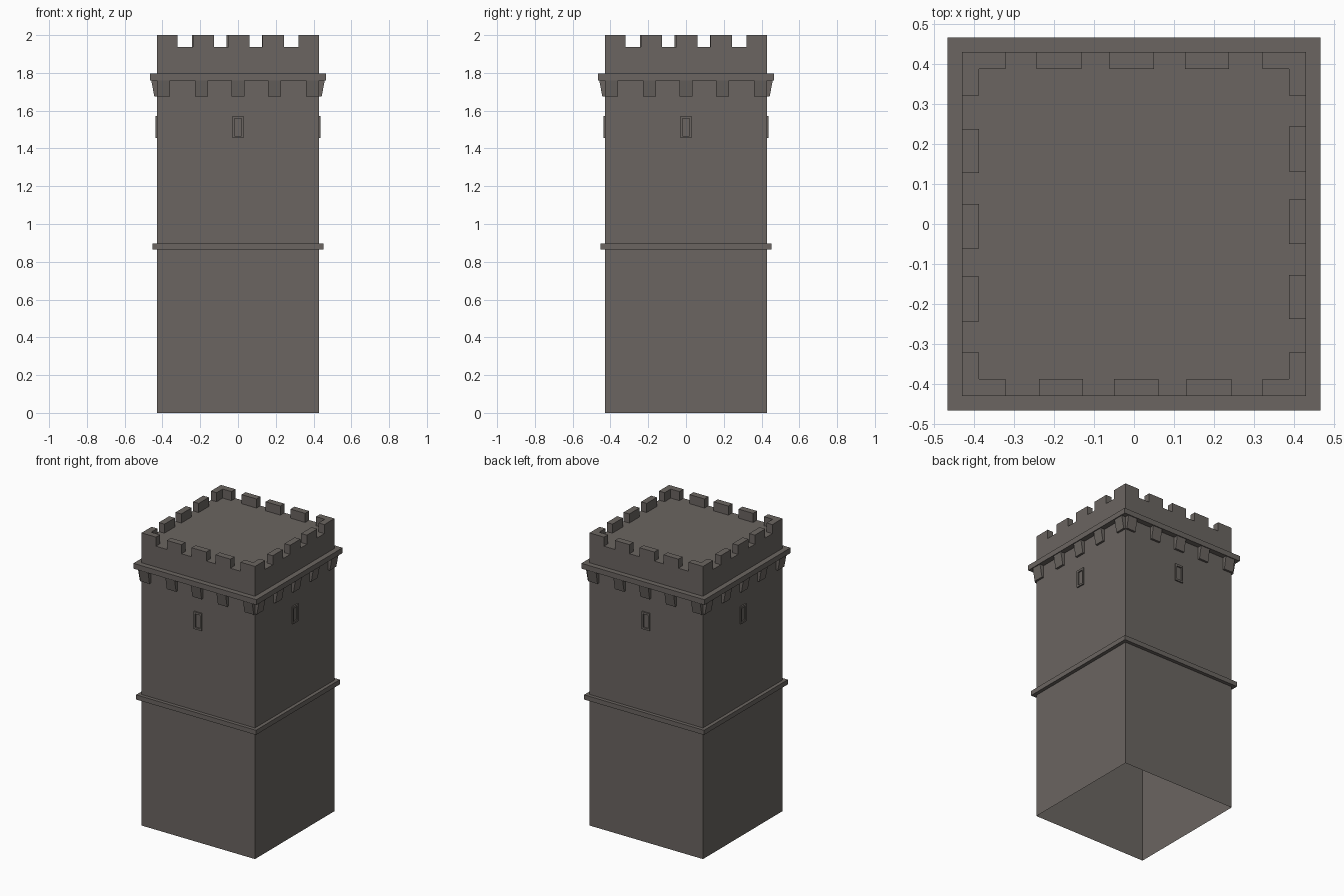
import bpy, bmesh, math
from mathutils import Matrix

if "Cube" in bpy.data.objects:
    bpy.data.objects.remove(bpy.data.objects["Cube"])

stone = bpy.data.materials.new("grey_brown_stone")
stone.diffuse_color = (0.145, 0.130, 0.119, 1)
stone.use_nodes = True
stone.node_tree.nodes["Principled BSDF"].inputs["Base Color"].default_value = stone.diffuse_color

R = 0.429            # half width of the tower
ROOF = 1.938         # roof level, foot of the battlements


def finish(bm, name):
    me = bpy.data.meshes.new(name)
    bm.to_mesh(me)
    bm.free()
    me.materials.append(stone)
    ob = bpy.data.objects.new(name, me)
    bpy.context.collection.objects.link(ob)
    return ob


def square_loft(name, profile, cap=False):
    """Square rings of (half width, height), skinned from bottom to top."""
    bm = bmesh.new()
    rings = [[bm.verts.new((sx * h, sy * h, z))
              for sx, sy in ((-1, -1), (1, -1), (1, 1), (-1, 1))] for h, z in profile]
    for a, b in zip(rings, rings[1:]):
        for i in range(4):
            j = (i + 1) % 4
            bm.faces.new((a[i], a[j], b[j], b[i]))
    if cap:
        bm.faces.new(rings[-1])
    return finish(bm, name)


def solid(bm, low, high):
    """Closed solid between two matching outlines."""
    a = [bm.verts.new(p) for p in low]
    b = [bm.verts.new(p) for p in high]
    n = len(a)
    faces = [bm.faces.new(a[::-1]), bm.faces.new(b)]
    for i in range(n):
        j = (i + 1) % n
        faces.append(bm.faces.new((a[i], a[j], b[j], b[i])))
    bmesh.ops.recalc_face_normals(bm, faces=faces)


def block(bm, x0, x1, y0, y1, z0, z1, y0_low=None):
    yl = y0 if y0_low is None else y0_low
    solid(bm, [(x0, yl, z0), (x1, yl, z0), (x1, y1, z0), (x0, y1, z0)],
          [(x0, y0, z1), (x1, y0, z1), (x1, y1, z1), (x0, y1, z1)])


def four_sides(bm):
    """Repeat the front side on the other three sides."""
    src = bm.verts[:] + bm.edges[:] + bm.faces[:]
    for k in (1, 2, 3):
        d = bmesh.ops.duplicate(bm, geom=src)["geom"]
        bmesh.ops.rotate(bm, verts=[v for v in d if isinstance(v, bmesh.types.BMVert)],
                         cent=(0, 0, 0), matrix=Matrix.Rotation(k * math.pi / 2, 3, 'Z'))


# hollow tower, open at the bottom, with flat roof
square_loft("tower_body", [(R, 0), (R, ROOF)], cap=True)

# string course and cornice
square_loft("middle_band", [(R, 0.864), (0.453, 0.864), (0.453, 0.896), (R, 0.896)])
square_loft("cornice", [(R, 1.76), (0.465, 1.76), (0.465, 1.796), (R, 1.796)])

# battlements: L-shaped corner and three merlons per side
bm = bmesh.new()
T = R - 0.043
L = 0.32
corner = [(-R, -R), (-L, -R), (-L, -T), (-T, -T), (-T, -L), (-R, -L)]
solid(bm, [(x, y, ROOF) for x, y in corner], [(x, y, 2.0) for x, y in corner])
for x0, x1 in ((-0.237, -0.127), (-0.05, 0.061), (0.131, 0.243)):
    block(bm, x0, x1, -R, -T, ROOF, 2.0)
four_sides(bm)
finish(bm, "battlements")

# tapered corbels under the cornice
bm = bmesh.new()
for c in (-0.394, -0.193, 0, 0.193, 0.394):
    block(bm, c - 0.035, c + 0.035, -0.459, -R, 1.675, 1.76, y0_low=-0.443)
four_sides(bm)
finish(bm, "corbels")

# window frames around narrow slots
bm = bmesh.new()
F = -0.438
for s in (-1, 1):
    a, b = sorted((s * 0.03, s * 0.019))
    block(bm, a, b, F, -R, 1.455, 1.573)
block(bm, -0.019, 0.019, F, -R, 1.455, 1.467)
block(bm, -0.019, 0.019, F, -R, 1.559, 1.573)
four_sides(bm)
finish(bm, "window_frames")
